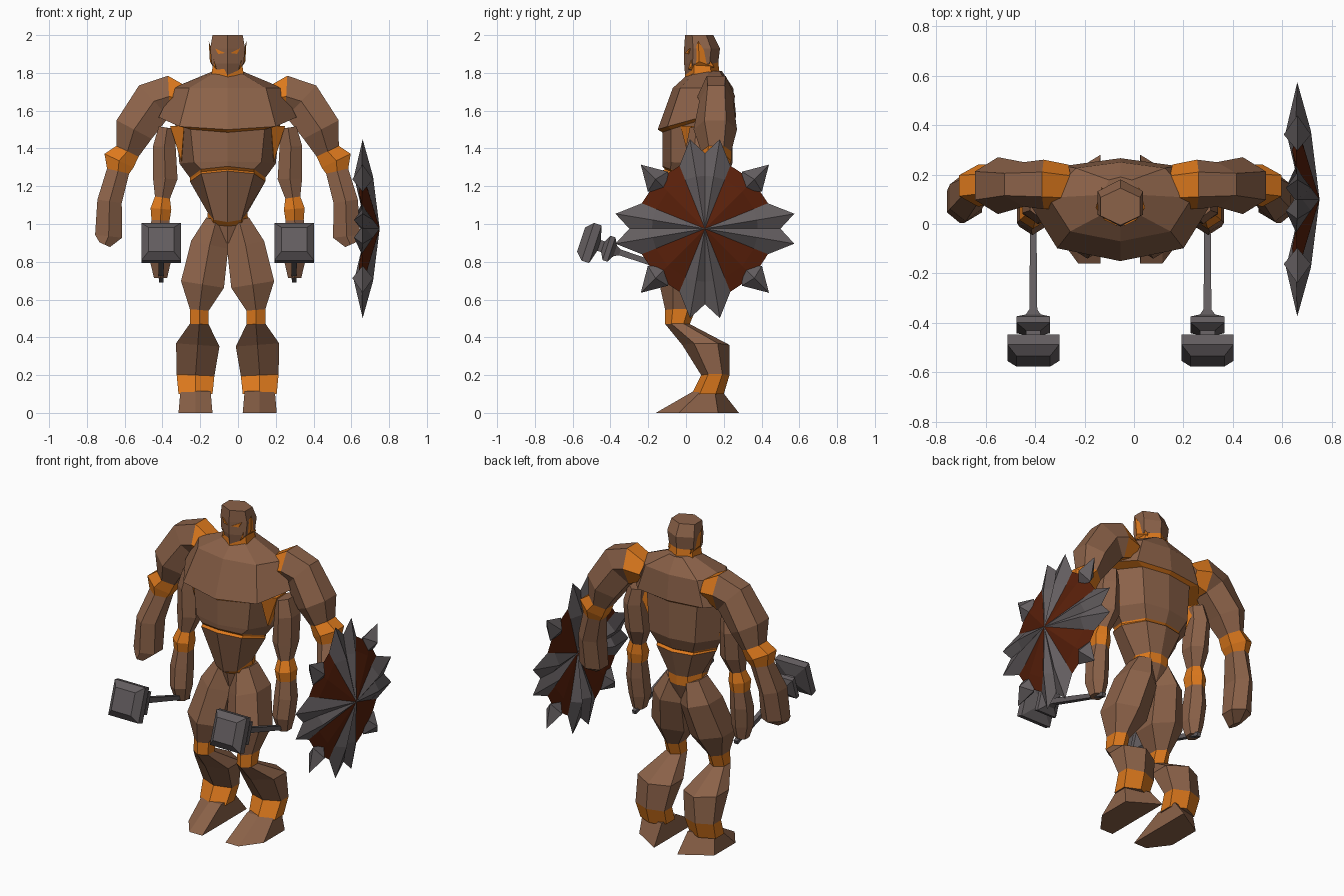
import bpy, bmesh, math
from mathutils import Vector

if "Cube" in bpy.data.objects:
    bpy.data.objects.remove(bpy.data.objects["Cube"])

CX = -0.055  # body centre line


def material(name, rgb):
    m = bpy.data.materials.new(name)
    m.diffuse_color = (*rgb, 1)
    m.use_nodes = True
    m.node_tree.nodes["Principled BSDF"].inputs["Base Color"].default_value = m.diffuse_color
    return m


BROWN = material("brown_plate", (0.26, 0.122, 0.066))
ORANGE = material("orange_joint", (0.72, 0.19, 0.012))
GREY = material("grey_metal", (0.125, 0.11, 0.115))
RED = material("dark_red", (0.1, 0.014, 0.003))

# unit cross-sections as (u, v)
HEX = [(math.cos(i * math.pi / 3), math.sin(i * math.pi / 3) / 0.866) for i in range(6)]
SQUARE = [(1, 1), (-1, 1), (-1, -1), (1, -1)]
FOOT = [(1, -1), (.5, 1), (-.45, 1), (-1, 0), (-1, -1)]
TORSO = [(1, 0), (.85, .62), (.1, 1), (-.75, .7), (-1, 0), (-.75, -.7), (.1, -1), (.85, -.62)]


def finish(name, bm, mats):
    bmesh.ops.recalc_face_normals(bm, faces=bm.faces)
    me = bpy.data.meshes.new(name)
    bm.to_mesh(me)
    bm.free()
    for m in mats:
        me.materials.append(m)
    ob = bpy.data.objects.new(name, me)
    bpy.context.collection.objects.link(ob)
    return ob


def loft(name, secs, shape=HEX, mats=(BROWN, ORANGE), joints=(), side=1, u=(0, 1, 0)):
    """Sections are (d, y, z, radius_v, radius_u[, front dip]); joints lists orange segments."""
    bm = bmesh.new()
    u = Vector(u)
    pts = [Vector((CX + side * s[0], s[1], s[2])) for s in secs]
    rings = []
    for i, s in enumerate(secs):
        d = pts[min(i + 1, len(pts) - 1)] - pts[max(i - 1, 0)]
        v = d.cross(u).normalized() * side
        dip = s[5] if len(s) > 5 else 0
        rings.append([bm.verts.new(pts[i] + u * a * s[4] + v * b * s[3]
                                   - Vector((0, 0, dip * max(0, -a)))) for a, b in shape])
    n = len(shape)
    for i in range(len(rings) - 1):
        for k in range(n):
            a, b = rings[i], rings[i + 1]
            f = bm.faces.new((a[k], a[(k + 1) % n], b[(k + 1) % n], b[k]))
            f.material_index = 1 if i in joints else 0
    bm.faces.new(rings[0])
    bm.faces.new(rings[-1])
    return finish(name, bm, mats)


def hull(name, pts, mat):
    bm = bmesh.new()
    for p in pts:
        bm.verts.new(p)
    bmesh.ops.convex_hull(bm, input=bm.verts)
    return finish(name, bm, [mat])


# torso: chest, orange underside, belly, seam, waist
loft("torso", [
    (0, .11, 1.81, .075, .08), (0, .09, 1.72, .29, .16), (0, .058, 1.565, .365, .208, .065),
    (0, .06, 1.55, .28, .185, .065), (0, .06, 1.32, .255, .185, -.01),
    (0, .045, 1.245, .20, .17, -.06), (0, .045, 1.235, .20, .155, -.055),
    (0, .045, 1.225, .20, .175, -.055), (0, .055, 1.06, .105, .12, .05),
    (0, .07, 1.0, .11, .10, .01), (0, .06, .90, .08, .07)],
    TORSO, joints=(2, 5, 6, 8))

# head and neck
loft("neck", [(0, .09, 1.70, .10, .10), (0, .085, 1.86, .075, .085)], mats=(ORANGE,))
loft("head", [(0, .05, 1.79, .035, .055), (0, .08, 1.85, .085, .09), (0, .085, 1.93, .092, .095),
              (0, .07, 2.0, .08, .075)])

for s in (-1, 1):
    tag = "left" if s > 0 else "right"
    X = lambda d: CX + s * d

    # ear and eye
    hull("ear_" + tag, [(X(.06), .01, 1.82), (X(.075), .15, 1.83), (X(.1), .065, 1.97),
                        (X(.094), .07, 1.86), (X(.05), .07, 1.81)], ORANGE)
    hull("eye_" + tag, [(X(d), -.01 + d * .5 + o, z) for o in (-.005, .004)
                        for d, z in ((.014, 1.905), (.066, 1.93), (.05, 1.9))], ORANGE)

    # outer arm with shoulder and elbow joints
    loft("outer_arm_" + tag, [
        (.21, .15, 1.66, .06, .09), (.31, .16, 1.675, .11, .10), (.39, .16, 1.65, .115, .09),
        (.495, .155, 1.50, .105, .115), (.53, .16, 1.385, .065, .08), (.575, .155, 1.335, .085, .085),
        (.58, .15, 1.28, .06, .07), (.625, .11, 1.12, .065, .10), (.63, .09, .935, .072, .085),
        (.65, .05, .89, .03, .045)],
        joints=(0, 4, 5), side=s)

    # armpit and inner arm
    hull("armpit_" + tag, [(X(.23), -.03, 1.52), (X(.305), .03, 1.52), (X(.3), .13, 1.52),
                           (X(.245), .02, 1.33), (X(.24), .1, 1.33)], ORANGE)
    loft("inner_arm_" + tag, [
        (.32, .09, 1.51, .045, .07), (.335, .09, 1.41, .06, .09), (.33, .08, 1.24, .065, .08),
        (.345, .06, 1.14, .04, .05), (.353, .05, 1.08, .055, .07), (.355, .05, 1.02, .048, .06),
        (.36, .04, .92, .058, .07), (.355, .025, .80, .055, .07), (.355, .03, .715, .035, .045)],
        joints=(3, 4), side=s)

    # leg with knee and ankle joints, foot
    loft("leg_" + tag, [
        (.06, .07, 1.02, .055, .09), (.095, .06, .89, .10, .14), (.133, .0, .68, .115, .14),
        (.15, -.03, .545, .05, .08), (.15, -.045, .47, .05, .065), (.158, .105, .36, .115, .125),
        (.17, .155, .2, .10, .075), (.17, .115, .1, .09, .085)],
        joints=(3, 6), side=s)
    loft("foot_" + tag, [(.17, .115, .115, .08, .075), (.17, .06, 0, .09, .22)], FOOT, side=s)

    # hammer: tilted shaft, collar and block head
    loft("hammer_" + tag, [(.352, y, .733 - y / 3, r, r) for y, r in (
        (.09, .012), (-.35, .016), (-.375, .03), (-.395, .068), (-.42, .068), (-.44, .03),
        (-.46, .03), (-.48, .105), (-.52, .105), (-.555, .068))],
        SQUARE, mats=(GREY,), side=s, u=(1, 0, 0))

# shield: ridged rays in four pairs with red sectors between
SC = Vector((0, .1, .975))


def polar(deg, r, x):
    a = math.radians(deg)
    return Vector((x, SC.y + r * math.cos(a), SC.z + r * math.sin(a)))


# (angle offset, mid-ring x, rim radius, rim x)
RIM = [(-22, .672, .36, .655), (-9.5, .715, .48, .66), (0, .68, .40, .66), (9.5, .715, .48, .66),
       (22, .672, .36, .655), (45, .69, .36, .66)]
bm = bmesh.new()
front = bm.verts.new((.75, SC.y, SC.z))
back = bm.verts.new((.68, SC.y, SC.z))
mids, rims, backs = [], [], []
for q in range(4):
    for off, mx, r, rx in RIM:
        mids.append(bm.verts.new(polar(q * 90 + off, .28, mx)))
        backs.append(bm.verts.new(polar(q * 90 + off, .28, mx - 2 * (mx - .672) - .015)))
        rims.append(bm.verts.new(polar(q * 90 + off, r, rx)))
N = len(rims)
for i in range(N):
    j = (i + 1) % N
    for hub, ring in ((front, mids), (back, backs)):
        for vs in ((hub, ring[i], ring[j]), (ring[i], rims[i], rims[j], ring[j])):
            bm.faces.new(vs).material_index = 1 if i % 6 >= 4 else 0
finish("shield", bm, [GREY, RED])

# diagonal spikes on the shield rim
for q in range(4):
    a = q * 90 + 45
    hull("shield_spike", [polar(a, .48, .66), polar(a, .28, .66), polar(a - 12, .36, .66),
                          polar(a + 12, .36, .66), polar(a, .37, .715), polar(a, .37, .605)], GREY)
